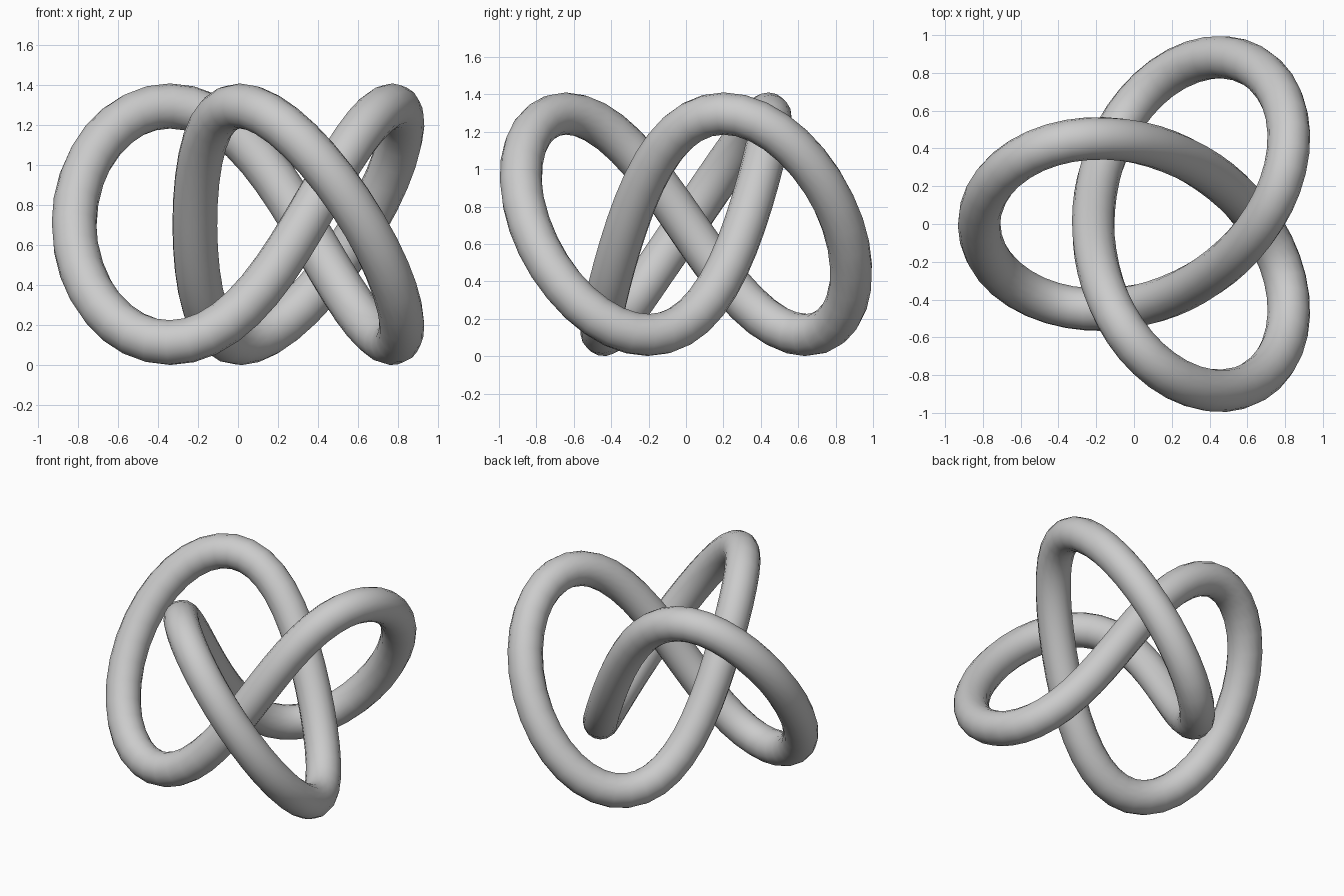
import bpy
from math import sin, cos, pi

if "Cube" in bpy.data.objects:
    bpy.data.objects.remove(bpy.data.objects["Cube"])

TUBE = 0.113      # tube radius
SEGMENTS = 96     # rings along the knot
# three-fold knot: (amplitude, frequency) of rotating terms seen from above
TERMS = [(0.645, -2), (0.252, 1), (0.05, -5), (0.02, 4)]


def knot_point(t):
    x = 0.147 - sum(a * cos(k * t) for a, k in TERMS)
    y = -sum(a * sin(k * t) for a, k in TERMS)
    z = 0.705 + 0.592 * sin(3 * t)
    return x, y, z


# closed centre line with a round bevel
curve = bpy.data.curves.new("trefoil_knot", 'CURVE')
curve.dimensions = '3D'
curve.bevel_depth = TUBE
curve.bevel_resolution = 6
spline = curve.splines.new('POLY')
spline.points.add(SEGMENTS - 1)
for i, p in enumerate(spline.points):
    p.co = (*knot_point(2 * pi * i / SEGMENTS), 1)
spline.use_cyclic_u = True
spline.use_smooth = True

knot = bpy.data.objects.new("trefoil_knot", curve)
bpy.context.collection.objects.link(knot)

# turn into a smooth-shaded mesh
bpy.context.view_layer.objects.active = knot
knot.select_set(True)
bpy.ops.object.convert(target='MESH')
bpy.ops.object.shade_smooth()
